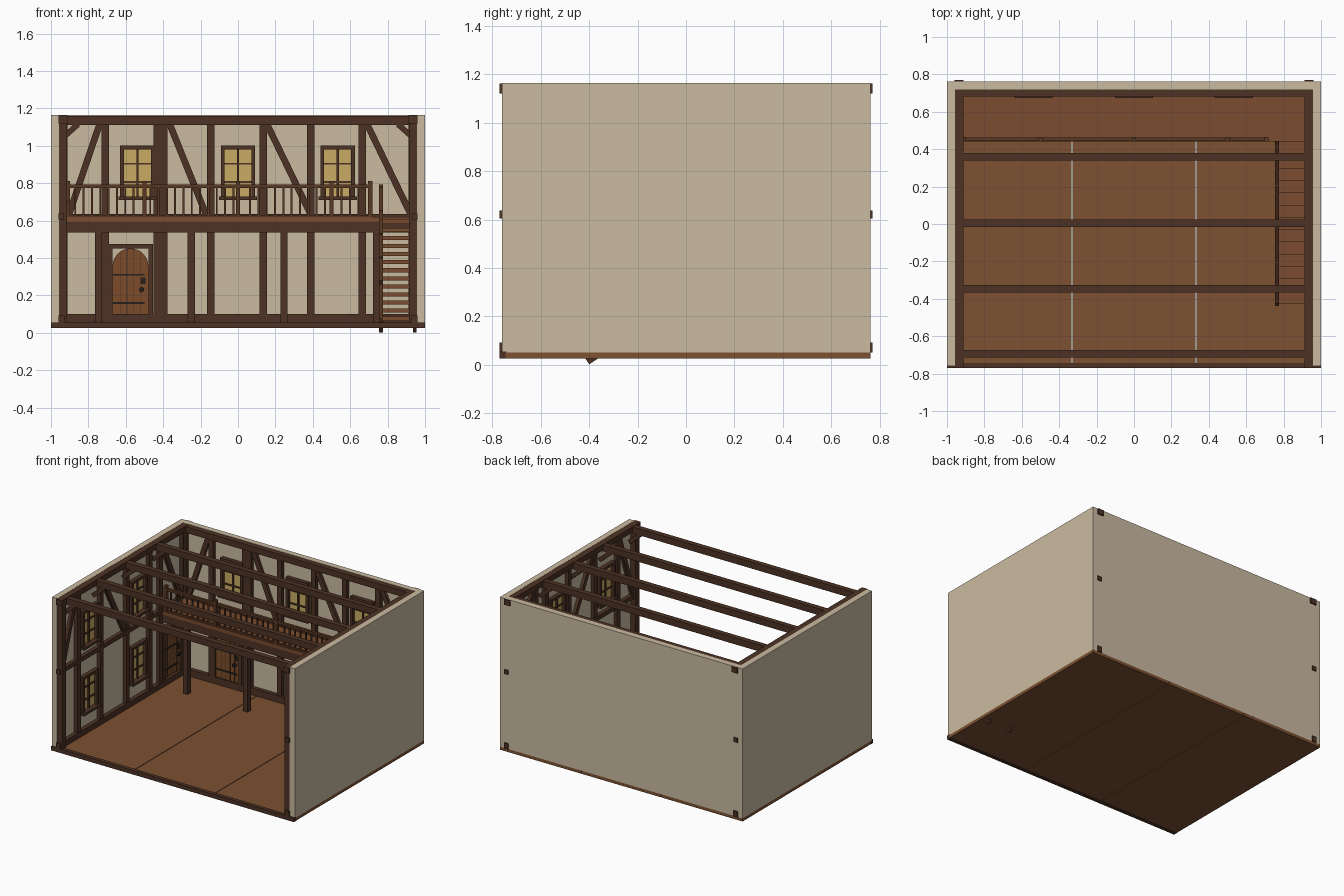
import bpy, bmesh, math
from mathutils import Vector, Matrix

if "Cube" in bpy.data.objects:
    bpy.data.objects.remove(bpy.data.objects["Cube"])

def mat(name, r, g, b):
    m = bpy.data.materials.new(name)
    m.diffuse_color = tuple((c / 255) ** 2.2 for c in (r, g, b)) + (1,)
    m.use_nodes = True
    m.node_tree.nodes["Principled BSDF"].inputs["Base Color"].default_value = m.diffuse_color
    return m

PLASTER = mat("plaster", 201, 186, 160)
TIMBER = mat("dark timber", 78, 54, 41)
FLOOR = mat("floor wood", 124, 82, 53)
DECK = mat("deck and stair wood", 122, 77, 50)
DOOR = mat("door wood", 122, 76, 46)
RAIL = mat("railing wood", 90, 59, 41)
GLASS = mat("amber glass", 201, 170, 100)
IRON = mat("black iron", 42, 36, 34)

def finish(name, bm, m):
    bmesh.ops.recalc_face_normals(bm, faces=bm.faces)
    me = bpy.data.meshes.new(name)
    bm.to_mesh(me)
    bm.free()
    me.materials.append(m)
    ob = bpy.data.objects.new(name, me)
    bpy.context.collection.objects.link(ob)
    return ob

def box(name, m, a, b):
    """Box between two opposite corners."""
    a, b = Vector(a), Vector(b)
    s = b - a
    bm = bmesh.new()
    bmesh.ops.create_cube(bm, size=1, matrix=Matrix.Translation((a + b) / 2)
                          @ Matrix.Diagonal((abs(s.x), abs(s.y), abs(s.z), 1)))
    return finish(name, bm, m)

def beam(name, m, p, q, side, w, d):
    """Beam from p to q; d is the size along 'side', w across it."""
    p, q, side = Vector(p), Vector(q), Vector(side).normalized()
    ax = (q - p).normalized()
    up = ax.cross(side).normalized()
    rot = Matrix((ax, side, up)).transposed().to_4x4()
    bm = bmesh.new()
    bmesh.ops.create_cube(bm, size=1, matrix=Matrix.Translation((p + q) / 2) @ rot
                          @ Matrix.Diagonal(((q - p).length, d, w, 1)))
    return finish(name, bm, m)

# Wall frames: u along the wall, n out from its inner face, z up
WALLS = {"back": lambda u, n, z: Vector((u, 0.72 - n, z)),
         "left": lambda u, n, z: Vector((-0.957 + n, u, z)),
         "right": lambda u, n, z: Vector((0.957 - n, u, z))}

def wbox(wall, name, m, u0, u1, z0, z1, n, n0=-0.004):
    f = WALLS[wall]
    return box(f"{wall}_{name}", m, f(u0, n0, z0), f(u1, n, z1))

def brace(wall, u0, z0, u1, z1, w=0.035, d=0.022):
    f = WALLS[wall]
    side = f(0, 1, 0) - f(0, 0, 0)
    beam(f"{wall}_brace", TIMBER, f(u0, d / 2, z0), f(u1, d / 2, z1), side, w, d)

def window(wall, u, z0, z1, hw=0.092):
    wbox(wall, "window_glass", GLASS, u - hw + .01, u + hw - .01, z0 + .01, z1 - .01, 0.006)
    for s in (-1, 1):
        wbox(wall, "window_side", TIMBER, u + s * hw, u + s * (hw - .02), z0, z1, 0.03)
    wbox(wall, "window_head", TIMBER, u - hw, u + hw, z1 - .02, z1, 0.03)
    wbox(wall, "window_sill", TIMBER, u - hw - .01, u + hw + .01, z0, z0 + .018, 0.045)
    wbox(wall, "window_mullion", TIMBER, u - .006, u + .006, z0, z1, 0.016)
    for k in (1, 2):
        z = z0 + (z1 - z0) * k / 3
        wbox(wall, "window_bar", TIMBER, u - hw, u + hw, z - .005, z + .005, 0.014)

def door(wall, u, z0=0.1, r=0.096, spring=0.355):
    f = WALLS[wall]
    # arched panel
    pts = [(u - r, z0), (u + r, z0)]
    pts += [(u + r * math.cos(t * math.pi / 12), spring + r * math.sin(t * math.pi / 12)) for t in range(13)]
    bm = bmesh.new()
    face = bm.faces.new([bm.verts.new(f(a, -0.003, z)) for a, z in pts])
    ext = bmesh.ops.extrude_face_region(bm, geom=[face])
    off = f(0, 0.021, 0) - f(0, 0, 0)
    bmesh.ops.translate(bm, vec=off, verts=[v for v in ext["geom"] if isinstance(v, bmesh.types.BMVert)])
    finish(f"{wall}_door_panel", bm, DOOR)
    # plank seams, straps, handle
    for k in (-.055, -.018, .018, .055):
        top = spring + math.sqrt(r * r - k * k)
        wbox(wall, "door_seam", TIMBER, u + k - .002, u + k + .002, z0, top, 0.020, 0.017)
    for z in (0.16, 0.31):
        wbox(wall, "door_strap", IRON, u - r, u + r - .02, z - .005, z + .005, 0.023, 0.017)
    wbox(wall, "door_lock", IRON, u + .055, u + .08, .262, .295, 0.024, 0.017)
    bm = bmesh.new()
    d = f(0, 1, 0) - f(0, 0, 0)
    bmesh.ops.create_cone(bm, cap_ends=True, segments=12, radius1=.014, radius2=.014, depth=.02,
                          matrix=Matrix.Translation(f(u + .06, .028, .23)) @ d.to_track_quat('Z', 'Y').to_matrix().to_4x4())
    finish(f"{wall}_door_handle", bm, IRON)
    # frame
    for s in (-1, 1):
        wbox(wall, "door_jamb", TIMBER, u + s * r, u + s * (r + .025), .05, .475, 0.03)
    wbox(wall, "door_lintel", TIMBER, u - r - .025, u + r + .025, .45, .475, 0.032)

# Floor of three panels, front edge board
for x0, x1 in ((-1, -.333), (-.328, .328), (.333, 1)):
    box("floor_panel", FLOOR, (x0, -.745, .027), (x1, .762, .05))
box("floor_front_edge", TIMBER, (-1, -.77, .025), (1, -.742, .055))

# Plaster walls
for s, nm in ((-1, "left"), (1, "right")):
    box(nm + "_wall", PLASTER, (s * 1, -.76, .05), (s * .957, .762, 1.163))
box("back_wall", PLASTER, (-.957, .72, .05), (.957, .762, 1.163))

# Back wall timbers
for z0, z1, n in ((.05, .1, .03), (.6, .635, .025), (1.115, 1.16, .038)):
    wbox("back", "rail", TIMBER, -.957, .957, z0, z1, n)
for u, w in ((-.935, .045), (-.71, .04), (-.415, .075), (-.145, .04), (.135, .04), (.39, .04), (.665, .04), (.935, .045)):
    wbox("back", "post", TIMBER, u - w / 2, u + w / 2, .05, 1.14, .027)
for a, b in ((-.74, -.905), (-.365, -.17), (.155, .39), (.69, .925)):
    brace("back", a, 1.115, b, .63)
for u in (-.538, 0, .533):
    window("back", u, .71, 1.0)
door("back", -.575)

# Side wall timbers
for wall in ("left", "right"):
    for z0, z1, n in ((.05, .092, .03), (.605, .637, .028), (1.12, 1.162, .045)):
        wbox(wall, "rail", TIMBER, -.77, .77, z0, z1, n)
    wbox(wall, "front_post", TIMBER, -.758, -.715, .05, 1.15, .042)
    for u in (-.54, -.27, .035, .305, .425, .7):
        wbox(wall, "post", TIMBER, u - .02, u + .02, .05, 1.14, .026)
    for a, b in ((-.56, -.72), (-.25, .01), (.45, .67)):
        brace(wall, a, 1.12, b, .635)
    for u in (-.405, .17):
        window(wall, u, .69, .97)
        window(wall, u, .2, .48)
door("left", .565)

# Ceiling beams with knee braces
for y in (-.695, -.345, .005, .36):
    box("ceiling_beam", TIMBER, (-.95, y - .02, 1.112), (.95, y + .02, 1.16))
    for s in (-1, 1):
        beam("knee_brace", TIMBER, (s * .945, y, 1.035), (s * .855, y, 1.115), (0, 1, 0), .03, .03)

# Balcony: deck, edge beam, joists, supports
box("balcony_deck", DECK, (-.957, .44, .592), (.957, .72, .618))
box("balcony_edge_beam", TIMBER, (-.95, .442, .535), (.95, .482, .592))
for x in (-.745, -.25, .245, .74):
    box("balcony_support", TIMBER, (x - .019, .443, .05), (x + .019, .481, .54))
    box("balcony_joist", TIMBER, (x - .015, .48, .555), (x + .015, .72, .592))

# Balcony railing
box("balcony_handrail", RAIL, (-.92, .443, .775), (.72, .463, .792))
box("balcony_foot_rail", RAIL, (-.92, .446, .618), (.72, .46, .63))
for x in (-.91, -.5, 0, .5, .707):
    box("railing_newel", RAIL, (x - .011, .441, .618), (x + .011, .465, .812))
for k in range(36):
    x = -.87 + k * .0445
    if min(abs(x - n) for n in (-.5, 0, .5, .707)) > .02:
        box("baluster", RAIL, (x - .005, .448, .625), (x + .005, .458, .78))

# Stairs: strings, treads, handrail
for x in (.765, .945):
    beam("stair_string", TIMBER, (x, -.419, .0312), (x, .445, .603), (1, 0, 0), .07, .02)
for k in range(13):
    y, z = -.385 + k * .0655, .075 + k * .0432
    box("stair_tread", DECK, (.77, y - .04, z - .011), (.94, y + .04, z + .011))
beam("stair_handrail", RAIL, (.765, -.42, .262), (.765, .44, .785), (1, 0, 0), .018, .02)
for k in range(5):
    y = -.405 + k * .206
    z = .27 + (y + .42) * .608
    box("stair_rail_post", RAIL, (.755, y - .01, max(.05, z - .22)), (.775, y + .01, z))
